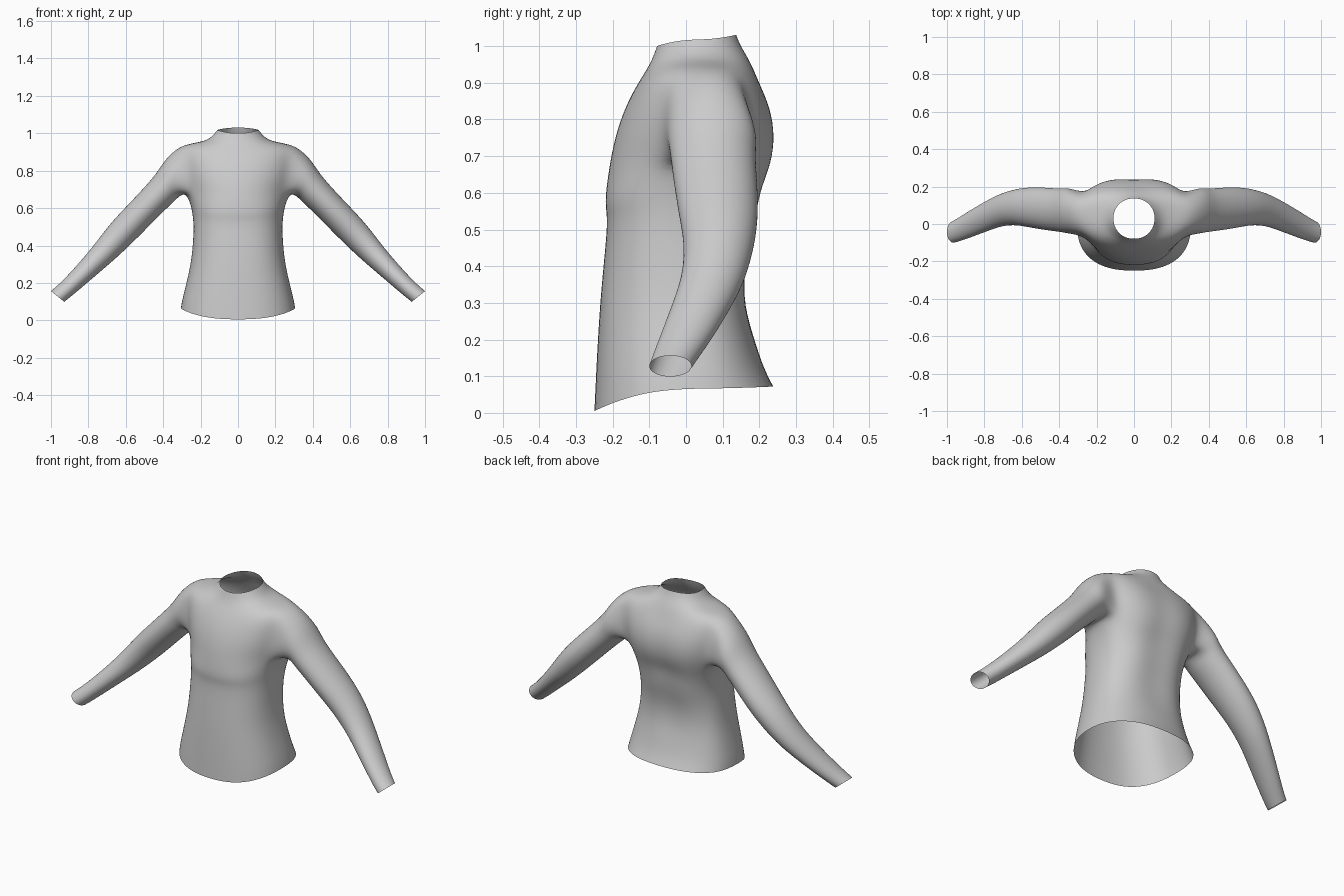
import bpy, bmesh, math
from mathutils import Vector

if "Cube" in bpy.data.objects:
    bpy.data.objects.remove(bpy.data.objects["Cube"])

COLS = 24      # points around the torso
CUFF = 14      # points around a sleeve

# Torso rings: half width, front y, back y, middle y, front z, side z, back z, back groove
RINGS = [
    (.305, -.252, .240, .00, .004, .066, .072, .00),
    (.298, -.249, .212, .00, .070, .110, .125, .00),
    (.275, -.243, .188, .00, .190, .200, .200, .00),
    (.252, -.236, .168, .00, .300, .300, .290, .01),
    (.241, -.227, .170, .00, .400, .400, .390, .015),
    (.236, -.217, .196, .00, .500, .490, .490, .015),
    (.240, -.218, .206, .02, .545, .550, .560, .015),
    (.249, -.224, .220, .04, .580, .610, .615, .02),
    (.278, -.212, .248, .07, .670, .685, .680, .02),
    (.300, -.198, .258, .07, .745, .760, .755, .02),
    (.315, -.172, .243, .07, .825, .845, .830, .015),
    (.318, -.138, .208, .07, .890, .928, .900, .01),
    (.250, -.112, .182, .06, .930, .946, .945, .00),
    (.175, -.097, .163, .04, .957, .958, .980, .00),
    (.135, -.087, .148, .03, .980, .985, 1.005, .00),
    (.110, -.080, .138, .03, 1.00, 1.018, 1.031, .00),
]
HOLE_LOW, HOLE_TOP, HALF = 8, 11, 2   # armhole rows and half width in columns

# Sleeve rings: upper x, z; lower x, z; front y, back y
SLEEVE = [
    (.390, .860, .318, .662, -.050, .195),
    (.435, .785, .345, .632, -.042, .188),
    (.500, .710, .390, .592, -.036, .192),
    (.600, .605, .490, .490, -.020, .198),
    (.680, .520, .570, .410, -.004, .188),
    (.750, .428, .655, .330, -.008, .165),
    (.810, .352, .725, .270, -.030, .133),
    (.900, .250, .825, .185, -.066, .078),
    (.960, .190, .887, .132, -.088, .038),
    (1.00, .156, .929, .099, -.100, .015),
]


def power(v, p):
    return math.copysign(abs(v) ** p, v)


bm = bmesh.new()

# Torso body, from hem to collar
rows = []
for n, (w, yf, yb, ym, zf, zs, zb, groove) in enumerate(RINGS):
    p = 0.82 if n < 8 else 0.95
    row = []
    for k in range(COLS):
        t = 2 * math.pi * k / COLS
        c, s = power(math.cos(t), p), power(math.sin(t), p)
        reach, z_end = (yb - ym, zb) if s > 0 else (ym - yf, zf)
        y = ym + reach * s
        if s > 0:                               # spine groove
            y -= groove * max(0, 1 - abs(math.cos(t)) / 0.4)
        z = zs + (z_end - zs) * s * s
        row.append(bm.verts.new((w * c * 1.01, y, z)))
    rows.append(row)


def in_armhole(r, k):
    near = any((k - o) % COLS in range(2 * HALF) for o in (-HALF, COLS // 2 - HALF))
    return HOLE_LOW <= r < HOLE_TOP and near


for r in range(len(rows) - 1):
    for k in range(COLS):
        if not in_armhole(r, k):
            j = (k + 1) % COLS
            bm.faces.new((rows[r][k], rows[r][j], rows[r + 1][j], rows[r + 1][k]))

# Sleeves, joined to the armhole edges
path = [(HOLE_TOP, c) for c in range(0, HALF + 1)]
path += [(r, HALF) for r in range(HOLE_TOP - 1, HOLE_LOW, -1)]
path += [(HOLE_LOW, c) for c in range(HALF, -HALF - 1, -1)]
path += [(r, -HALF) for r in range(HOLE_LOW + 1, HOLE_TOP)]
path += [(HOLE_TOP, c) for c in range(-HALF, 0)]

for side in (1, -1):
    prev = [rows[r][(c if side > 0 else COLS // 2 - c) % COLS] for r, c in path]
    for ux, uz, lx, lz, yf, yb in SLEEVE:
        mid = Vector(((ux + lx) / 2, (yf + yb) / 2, (uz + lz) / 2))
        up = Vector((ux - lx, 0, uz - lz)) * 0.5 * 1.035
        across = Vector((0, (yb - yf) / 2 * 1.035, 0))
        ring = []
        for k in range(CUFF):
            a = 2 * math.pi * k / CUFF
            v = mid + up * math.cos(a) + across * math.sin(a)
            ring.append(bm.verts.new((v.x * side, v.y, v.z)))
        for k in range(CUFF):
            j = (k + 1) % CUFF
            quad = (prev[k], ring[k], ring[j], prev[j])
            bm.faces.new(quad if side > 0 else quad[::-1])
        prev = ring

bmesh.ops.recalc_face_normals(bm, faces=bm.faces)
for f in bm.faces:
    f.smooth = True

mesh = bpy.data.meshes.new("sweater")
bm.to_mesh(mesh)
bm.free()
sweater = bpy.data.objects.new("sweater", mesh)
bpy.context.collection.objects.link(sweater)

# Plain grey cloth
grey = bpy.data.materials.new("grey cloth")
grey.diffuse_color = (0.6, 0.6, 0.6, 1)
grey.use_nodes = True
grey.node_tree.nodes["Principled BSDF"].inputs["Base Color"].default_value = grey.diffuse_color
mesh.materials.append(grey)

# Soft surface
sub = sweater.modifiers.new("smooth", 'SUBSURF')
sub.levels = sub.render_levels = 2
